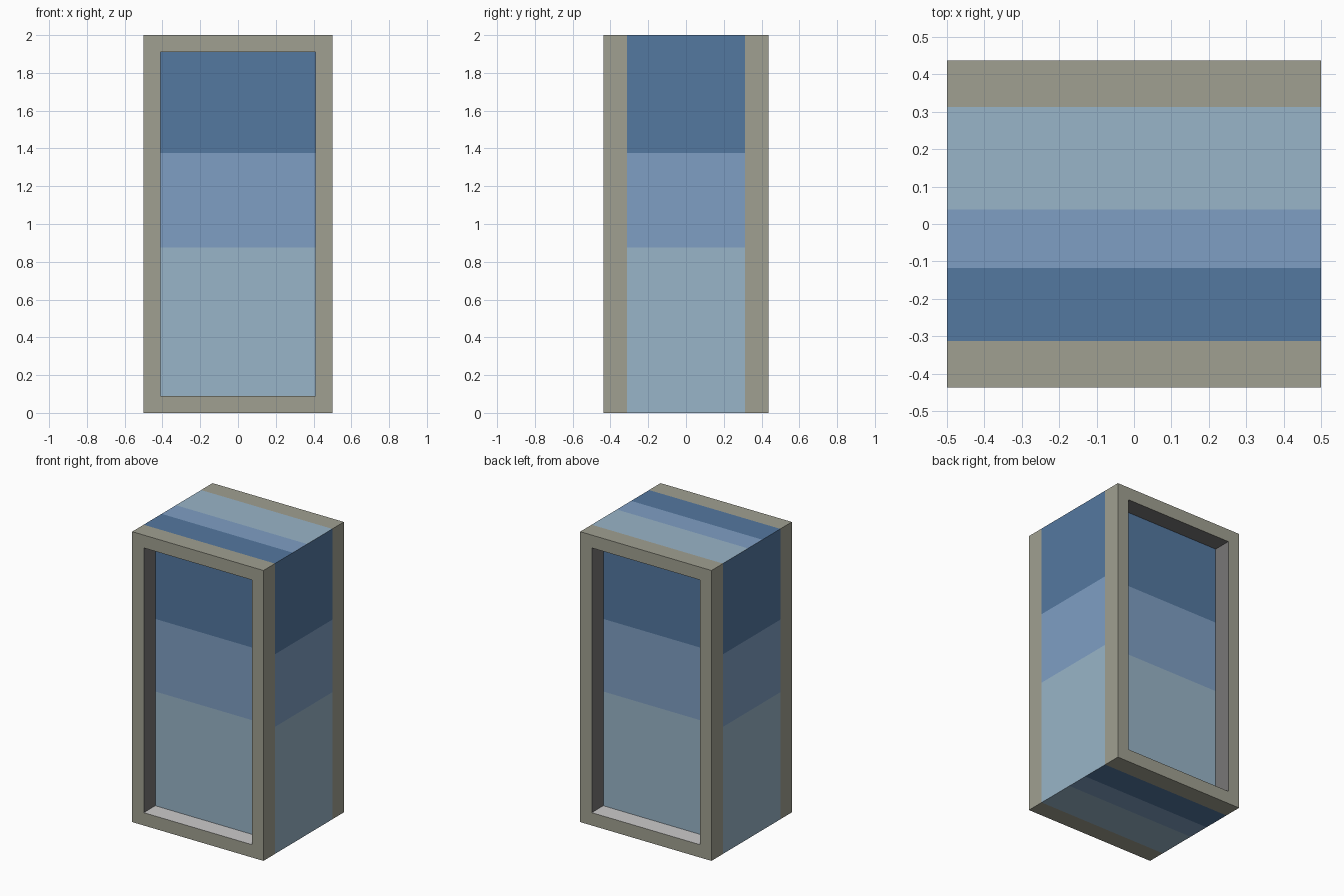
import bpy, bmesh

if "Cube" in bpy.data.objects:
    bpy.data.objects.remove(bpy.data.objects["Cube"])

W, D, H = 1.0, 0.875, 2.0      # overall size
B = 0.125                      # frame border and recess depth
P = D / 2 - B                  # half depth of the glazed middle
LOW, HIGH = 0.4375, 0.6875     # band limits as a share of each pane


def material(name, rgb):
    lin = [((c / 255 + 0.055) / 1.055) ** 2.4 for c in rgb]
    m = bpy.data.materials.new(name)
    m.diffuse_color = (*lin, 1)
    m.use_nodes = True
    m.node_tree.nodes["Principled BSDF"].inputs["Base Color"].default_value = m.diffuse_color
    return m


MATS = [material("frame_stone", (160, 160, 145)),
        material("pale_blue", (153, 181, 200)),
        material("mid_blue", (127, 159, 196)),
        material("deep_blue", (84, 120, 160)),
        material("reveal_grey", (120, 119, 119)),
        material("sill_light_grey", (204, 203, 203))]

bm = bmesh.new()

# Outer block
bmesh.ops.create_cube(bm, size=1)
for v in bm.verts:
    v.co = (v.co.x * W, v.co.y * D, (v.co.z + 0.5) * H)
bm.normal_update()

# Recessed windows in front and back
for s in (-1, 1):
    pane = [f for f in bm.faces if f.normal.y * s > 0.9]
    bmesh.ops.inset_individual(bm, faces=pane, thickness=B)
    bmesh.ops.inset_individual(bm, faces=pane, thickness=0, depth=-B)
    bm.normal_update()


def cut(rule, co, no):
    """Split only the faces that follow the rule."""
    bm.normal_update()
    faces = [f for f in bm.faces if rule(f)]
    geom = set(faces)
    for f in faces:
        geom.update(f.edges, f.verts)
    bmesh.ops.bisect_plane(bm, geom=list(geom), plane_co=co, plane_no=no)


def middle(f):
    return abs(f.calc_center_median().y) < P + 0.001


# Frame edges around the sides, then the coloured bands
for s in (-1, 1):
    cut(lambda f: abs(f.normal.y) < 0.5 and middle(f), (0, s * P, 0), (0, 1, 0))
for t in (LOW, HIGH):
    cut(lambda f: middle(f) and abs(f.normal.z) < 0.5, (0, 0, t * H), (0, 0, 1))
    for s in (-1, 1):
        cut(lambda f: middle(f) and f.normal.z * s > 0.5,
            (0, s * (0.5 - t) * 2 * P, 0), (0, 1, 0))

# Colours by position and direction
bm.normal_update()
for f in bm.faces:
    c, n = f.calc_center_median(), f.normal
    if middle(f):
        t = 0.5 - c.y * n.z / (2 * P) if abs(n.z) > 0.5 else c.z / H
        f.material_index = 1 + (t > LOW) + (t > HIGH)
    elif abs(n.y) < 0.5 and abs(c.x) < W / 2 - 0.01 and 0.01 < c.z < H - 0.01:
        f.material_index = 5 if n.z > 0.5 else 4
    else:
        f.material_index = 0

mesh = bpy.data.meshes.new("window_block")
bm.to_mesh(mesh)
bm.free()
for m in MATS:
    mesh.materials.append(m)
bpy.context.collection.objects.link(bpy.data.objects.new("window_block", mesh))
